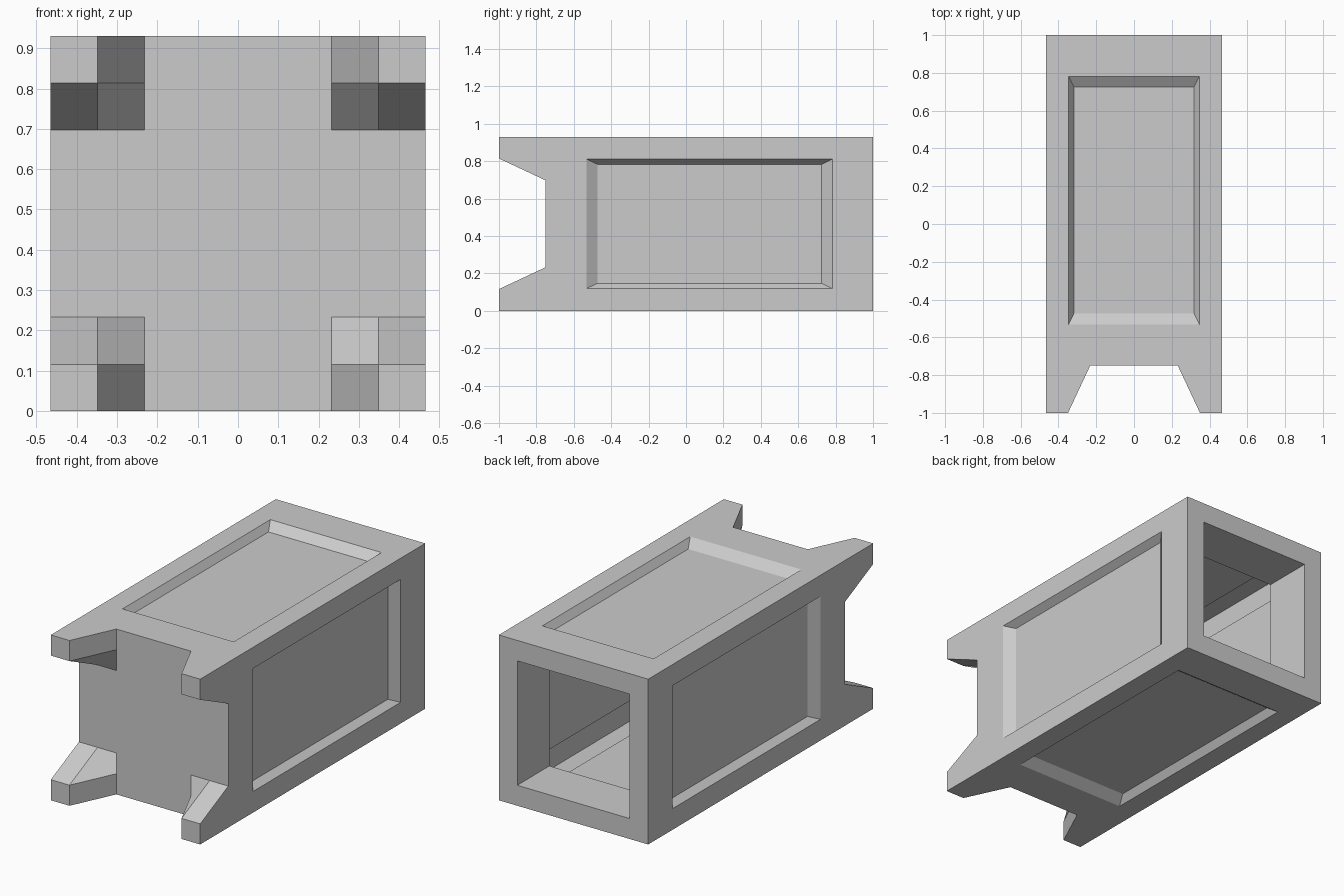
import bpy, bmesh
from math import pi
from mathutils import Vector, Matrix

if "Cube" in bpy.data.objects:
    bpy.data.objects.remove(bpy.data.objects["Cube"])

H = 0.465                 # half width of the square body
TIP, ROOT = 0.349, 0.232  # inner limits of prong tip and prong root
WALL = -0.75              # front wall; prongs reach y = -1
bm = bmesh.new()


def face(points, m=Matrix()):
    return bm.faces.new([bm.verts.new(m @ Vector(p)) for p in points])


def rect(x, y0, y1, z):
    return [(-x, y0, z), (x, y0, z), (x, y1, z), (-x, y1, z)]


def bridge(a, b, m, skip=()):
    for i in range(4):
        if i not in skip:
            j = (i + 1) % 4
            face([a[i], a[j], b[j], b[i]], m)


# Four identical long sides, turned around the y axis
for k in range(4):
    m = Matrix.Rotation(k * pi / 2, 4, 'Y')
    outer = rect(H, -1, 1, H)
    opening = rect(0.346, -0.532, 0.782, H)
    panel = rect(0.318, -0.473, 0.725, 0.425)
    # frame around the recess, with the notch between the prongs
    bridge(outer, opening, m, skip=(0,))
    face([(-H, -1, H), (-TIP, -1, H), (-ROOT, WALL, H), (ROOT, WALL, H),
          (TIP, -1, H), (H, -1, H), opening[1], opening[0]], m)
    # sloped recess walls and panel
    bridge(opening, panel, m)
    face(panel, m)
    # back rim and short open tunnel
    face([(-H, 1, H), (H, 1, H), (0.35, 1, 0.35), (-0.35, 1, 0.35)], m)
    face(rect(0.35, 0.715, 1, 0.35), m)

# Front wall grid with the corner cells pulled forward into prongs
c = [-H, -TIP, -ROOT, ROOT, TIP, H]


def front(x, z):
    return (x, -1 if min(abs(x), abs(z)) >= TIP else WALL, z)


for i in range(5):
    for j in range(5):
        face([front(c[i], c[j]), front(c[i + 1], c[j]),
              front(c[i + 1], c[j + 1]), front(c[i], c[j + 1])])

bmesh.ops.remove_doubles(bm, verts=bm.verts, dist=0.0005)
bmesh.ops.recalc_face_normals(bm, faces=bm.faces)
bmesh.ops.translate(bm, verts=bm.verts, vec=(0, 0, H))

mesh = bpy.data.meshes.new("panelled_housing")
bm.to_mesh(mesh)
bm.free()
bpy.context.collection.objects.link(bpy.data.objects.new("panelled_housing", mesh))
